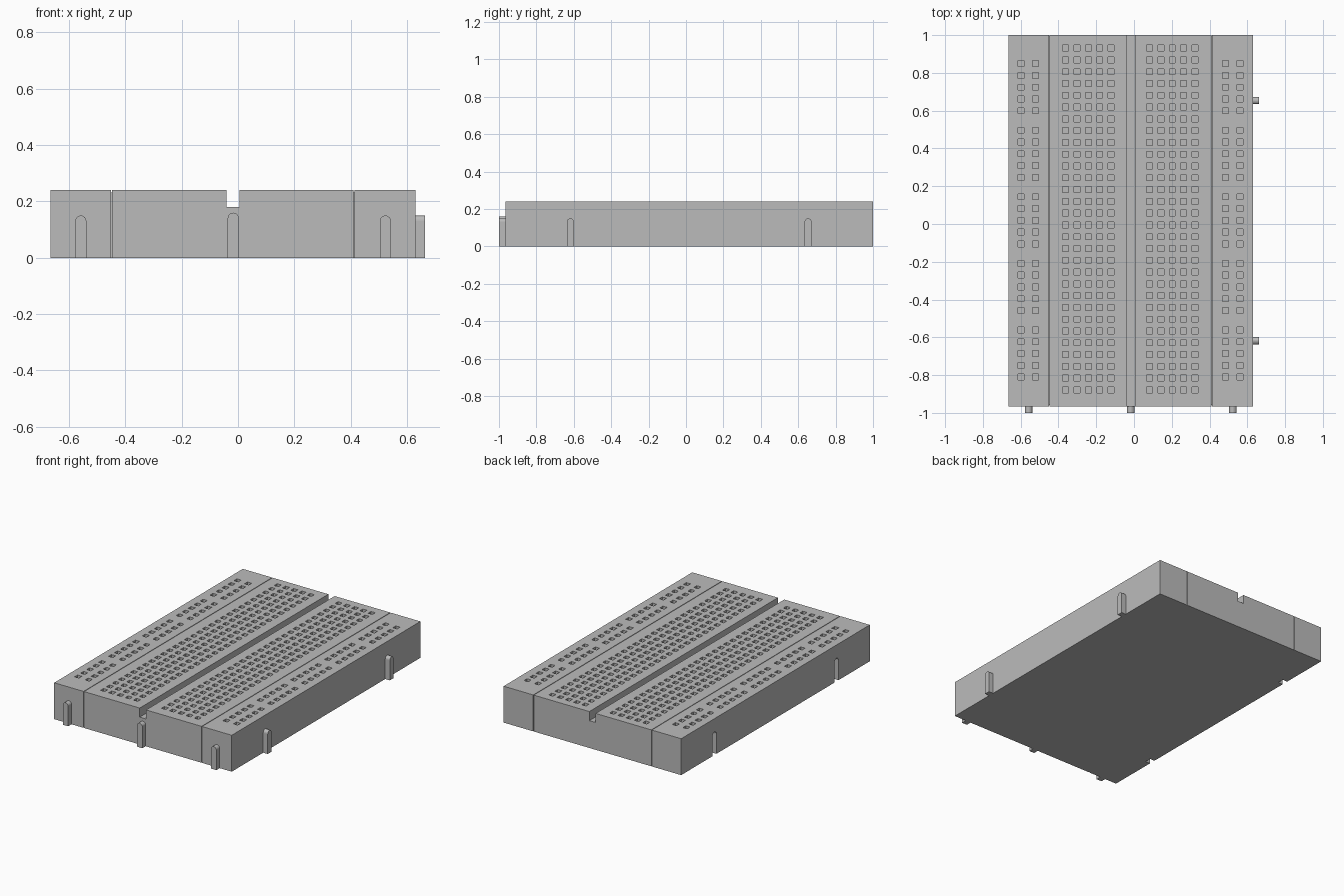
import bpy
import bmesh
import math
from mathutils import Matrix, Vector

if "Cube" in bpy.data.objects:
    bpy.data.objects.remove(bpy.data.objects["Cube"], do_unlink=True)

grey = bpy.data.materials.new("light grey plastic")
grey.use_nodes = True
grey.diffuse_color = (0.5, 0.5, 0.5, 1)
grey.node_tree.nodes["Principled BSDF"].inputs["Base Color"].default_value = (0.5, 0.5, 0.5, 1)

TOP, FRONT, BACK = 0.24, -0.965, 1.0
LEFT, RIGHT = -0.665, 0.63
SEAMS = (-0.449, 0.412)
GAP = 0.002
PITCH = 0.0624
HOLE, DEPTH = 0.031, 0.03


def box(bm, x0, x1, y0, y1, z0, z1):
    size = Matrix.Diagonal((x1 - x0, y1 - y0, z1 - z0, 1))
    centre = Matrix.Translation(((x0 + x1) / 2, (y0 + y1) / 2, (z0 + z1) / 2))
    bmesh.ops.create_cube(bm, size=1, matrix=centre @ size)


def arch(bm, x, y, angle, width, height, length, base=0):
    """Upright round-topped prism that sticks out of a wall."""
    r = width / 2
    pts = [(-r, base), (r, base)]
    for i in range(13):
        a = math.pi * i / 12
        pts.append((r * math.cos(a), height - r + r * math.sin(a)))
    place = Matrix.Translation((x, y, 0)) @ Matrix.Rotation(angle, 4, "Z")
    face = bm.faces.new([bm.verts.new(place @ Vector((u, 0, v))) for u, v in pts])
    out = bmesh.ops.extrude_face_region(bm, geom=[face])
    verts = [g for g in out["geom"] if isinstance(g, bmesh.types.BMVert)]
    bmesh.ops.translate(bm, verts=verts, vec=place.to_3x3() @ Vector((0, -length, 0)))


def finish(bm, name):
    bmesh.ops.recalc_face_normals(bm, faces=bm.faces)
    mesh = bpy.data.meshes.new(name)
    bm.to_mesh(mesh)
    bm.free()
    mesh.materials.append(grey)
    obj = bpy.data.objects.new(name, mesh)
    bpy.context.collection.objects.link(obj)
    return obj


def holes(bm, columns, rows):
    h = HOLE / 2
    for x in columns:
        for y in rows:
            box(bm, x - h, x + h, y - h, y + h, TOP - DEPTH, TOP + 0.02)


def block(name, x0, x1, cutter_bm):
    """Solid block with its sockets and slots cut away."""
    bm = bmesh.new()
    box(bm, x0, x1, FRONT, BACK, 0, TOP)
    obj = finish(bm, name)
    cutter = finish(cutter_bm, name + "_cutter")
    cutter.hide_render = True
    mod = obj.modifiers.new("cut", "BOOLEAN")
    mod.operation, mod.solver, mod.object = "DIFFERENCE", "EXACT", cutter
    bpy.context.view_layer.objects.active = obj
    bpy.ops.object.modifier_apply(modifier=mod.name)
    bpy.data.objects.remove(cutter, do_unlink=True)


# Terminal area: two banks of five columns and the middle channel
cut = bmesh.new()
rows = [0.931 - PITCH * i for i in range(30)]
for start in (-0.362, 0.082):
    holes(cut, [start + 0.0602 * i for i in range(5)], rows)
box(cut, -0.041, 0.005, FRONT - 0.1, BACK + 0.1, 0.18, TOP + 0.1)
block("terminal_block", SEAMS[0] + GAP, SEAMS[1] - GAP, cut)

# Power rails: five groups of five pairs
rail_rows = [0.849 - 0.3525 * g - PITCH * i for g in range(5) for i in range(5)]
side_joints = (0.653, -0.618)

cut = bmesh.new()
holes(cut, (-0.598, -0.521), rail_rows)
for y in side_joints:
    arch(cut, LEFT + 0.035, y, -math.pi / 2, 0.042, 0.152, 0.06, -0.05)
block("right_power_rail", LEFT, SEAMS[0] - GAP, cut)

cut = bmesh.new()
holes(cut, (0.484, 0.561), rail_rows)
block("left_power_rail", SEAMS[1] + GAP, RIGHT, cut)

# Recessed webs that close the seams between blocks
for name, x in zip(("right_seam_web", "left_seam_web"), SEAMS):
    bm = bmesh.new()
    box(bm, x - GAP, x + GAP, FRONT + 0.008, BACK - 0.008, 0, TOP - 0.008)
    finish(bm, name)

# Joining tabs on the front and on one side
for name, x, height in (("front_tab_right", -0.558, 0.15),
                        ("front_tab_middle", -0.017, 0.16),
                        ("front_tab_left", 0.523, 0.15)):
    bm = bmesh.new()
    arch(bm, x, FRONT, 0, 0.039, height, 0.035)
    finish(bm, name)
for name, y in zip(("side_tab_back", "side_tab_front"), side_joints):
    bm = bmesh.new()
    arch(bm, RIGHT, y, math.pi / 2, 0.038, 0.15, 0.033)
    finish(bm, name)
